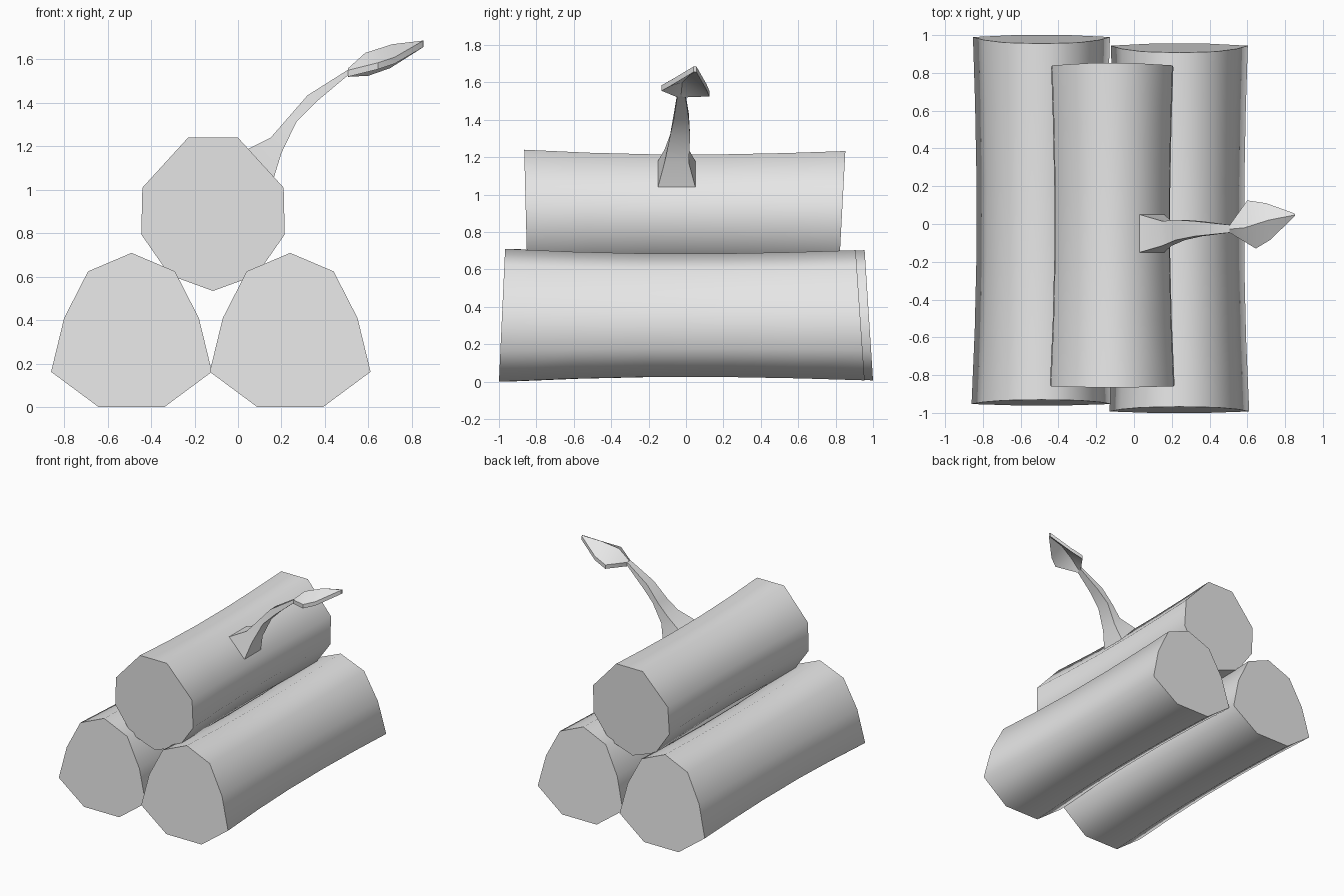
import bpy
import bmesh
import math

cube = bpy.data.objects.get("Cube")
if cube:
    bpy.data.objects.remove(cube, do_unlink=True)

grey = bpy.data.materials.new("plain grey")
grey.use_nodes = True
grey.diffuse_color = (0.8, 0.8, 0.8, 1)
grey.node_tree.nodes["Principled BSDF"].inputs["Base Color"].default_value = (0.8, 0.8, 0.8, 1)


def loft(name, sections, angle):
    """Skin a closed solid through a list of equal-sized rings."""
    bm = bmesh.new()
    rings = [[bm.verts.new(p) for p in ring] for ring in sections]
    for a, b in zip(rings, rings[1:]):
        for i in range(len(a)):
            j = (i + 1) % len(a)
            bm.faces.new((a[i], a[j], b[j], b[i]))
    bm.faces.new(rings[0][::-1])
    bm.faces.new(rings[-1])
    bmesh.ops.recalc_face_normals(bm, faces=bm.faces)
    mesh = bpy.data.meshes.new(name)
    bm.to_mesh(mesh)
    bm.free()
    mesh.materials.append(grey)
    obj = bpy.data.objects.new(name, mesh)
    bpy.context.collection.objects.link(obj)
    bpy.ops.object.select_all(action="DESELECT")
    obj.select_set(True)
    bpy.context.view_layer.objects.active = obj
    bpy.ops.object.shade_smooth_by_angle(angle=math.radians(angle))
    return obj


# Waisted log: (position along length, profile scale)
WAIST = [(0, 1), (0.2, 0.955), (0.4, 0.93), (0.62, 0.93), (0.82, 0.95), (1, 0.98)]


def log(name, profile, cx, front, back):
    """front and back give the end's y at the bottom and at the top."""
    zs = [z for x, z in profile]
    low, high = min(zs), max(zs)
    mid = (low + high) / 2
    sections = []
    for t, s in WAIST:
        ring = []
        for x, z in profile:
            h = (z - low) / (high - low)
            y0 = front[0] + (front[1] - front[0]) * h
            y1 = back[0] + (back[1] - back[0]) * h
            ring.append((cx + x * s, y0 + (y1 - y0) * t, mid + (z - mid) * s))
        sections.append(ring)
    return log_finish(name, sections)


def log_finish(name, sections):
    return loft(name, sections, 72)


# Logs
half = [(0.15, 0.0), (0.37, 0.163), (0.31, 0.41), (0.2, 0.625)]
lower_profile = half + [(0, 0.71)] + [(-x, z) for x, z in reversed(half)]
log("lower_right_log", lower_profile, -0.49, (-0.96, -0.93), (1.0, 0.955))
log("lower_left_log", lower_profile, 0.24, (-1.0, -0.967), (0.955, 0.907))

half = [(0.2, 0.608), (0.33, 0.795), (0.325, 1.01), (0.115, 1.24)]
upper_profile = [(0, 0.535)] + half + [(-x, z) for x, z in reversed(half)]
log("upper_log", upper_profile, -0.115, (-0.847, -0.865), (0.815, 0.852))

# Twig: upper x, z, lower x, z, near y, far y
twig = [
    (0.03, 1.18, 0.16, 1.04, -0.15, 0.05),
    (0.15, 1.24, 0.2, 1.17, -0.115, 0.015),
    (0.22, 1.32, 0.27, 1.315, -0.085, 0.022),
    (0.32, 1.435, 0.36, 1.405, -0.065, 0.015),
    (0.51, 1.555, 0.515, 1.535, -0.045, -0.005),
]
loft("twig", [[(ux, n, uz), (ux, f, uz), (lx, f, lz), (lx, n, lz)]
              for ux, uz, lx, lz, n, f in twig], 30)

# Leaf: near edge, ridge and far edge of each section, thickened downwards
leaf = [
    [(0.505, -0.045, 1.55), (0.505, -0.027, 1.558), (0.505, -0.008, 1.55)],
    [(0.645, -0.13, 1.585), (0.585, -0.02, 1.63), (0.6, 0.125, 1.555)],
    [(0.72, -0.085, 1.61), (0.71, 0.02, 1.67), (0.7, 0.11, 1.59)],
    [(0.85, 0.04, 1.685), (0.853, 0.048, 1.687), (0.85, 0.056, 1.685)],
]
loft("leaf", [top + [(x, y, z - 0.03) for x, y, z in reversed(top)] for top in leaf], 40)
